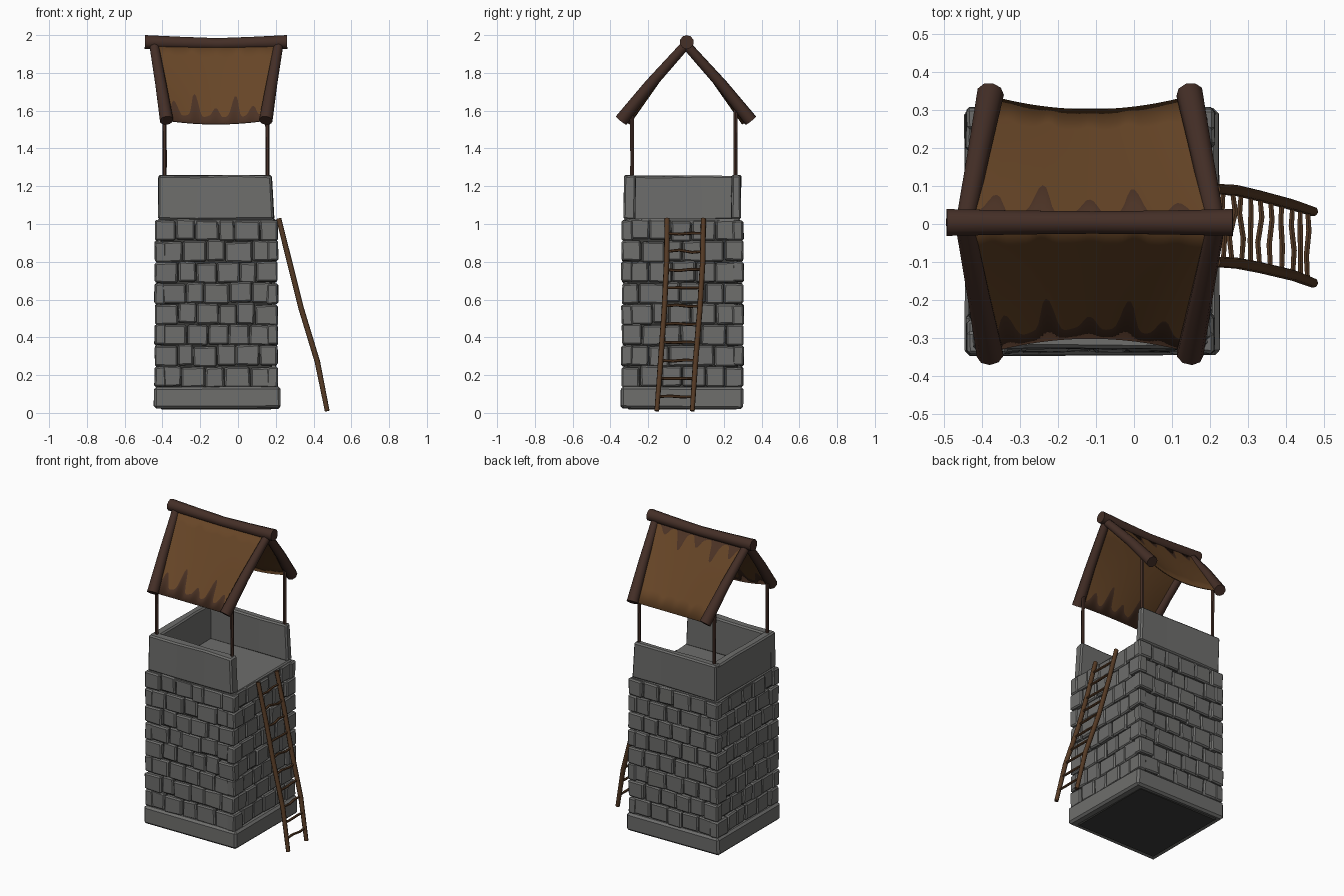
import bpy, bmesh, random
from math import exp, pi, cos, sin
from mathutils import Vector, Matrix

random.seed(4)
cube = bpy.data.objects.get("Cube")
if cube:
    bpy.data.objects.remove(cube)


def material(name, rgb):
    m = bpy.data.materials.new(name)
    m.use_nodes = True
    m.diffuse_color = (*rgb, 1)
    m.node_tree.nodes["Principled BSDF"].inputs["Base Color"].default_value = (*rgb, 1)
    return m


STONE = material("stone grey", (0.155, 0.155, 0.15))
MORTAR = material("dark mortar", (0.045, 0.045, 0.042))
TIMBER = material("dark timber", (0.058, 0.028, 0.02))
LADDER = material("ladder wood", (0.09, 0.042, 0.018))
CLOTH = material("tan hide", (0.135, 0.06, 0.02))
STAIN = material("hide stain", (0.07, 0.032, 0.018))

CX, CY, HX, HY = -0.115, -0.018, 0.318, 0.315   # tower centre and half sizes


def finish(bm, name, *mats, smooth=None):
    bmesh.ops.recalc_face_normals(bm, faces=bm.faces)
    mesh = bpy.data.meshes.new(name)
    bm.to_mesh(mesh)
    bm.free()
    for m in mats:
        mesh.materials.append(m)
    ob = bpy.data.objects.new(name, mesh)
    bpy.context.collection.objects.link(ob)
    if smooth:
        bpy.context.view_layer.objects.active = ob
        ob.select_set(True)
        bpy.ops.object.shade_smooth_by_angle(angle=smooth)
        ob.select_set(False)
    return ob


def add_block(bm, lo, hi, bevel=0.008, jitter=0.0, cuts=0):
    """Chipped stone block between two corners."""
    lo, hi = Vector(lo), Vector(hi)
    part = bmesh.new()
    bmesh.ops.create_cube(part, size=1)
    size, mid = hi - lo, (lo + hi) / 2
    for v in part.verts:
        v.co = Vector(a * b for a, b in zip(v.co, size)) + mid
    if cuts:
        axis = max(range(3), key=lambda i: size[i])
        long_edges = [e for e in part.edges
                      if abs((e.verts[0].co - e.verts[1].co)[axis]) > size[axis] / 2]
        bmesh.ops.subdivide_edges(part, edges=long_edges, cuts=cuts)
    for v in part.verts:
        v.co += Vector(random.uniform(-jitter, jitter) for _ in range(3))
    sharp = [e for e in part.edges if e.calc_face_angle(0) > 0.8]
    bmesh.ops.bevel(part, geom=sharp, offset=bevel, segments=1, affect='EDGES')
    temp = bpy.data.meshes.new("temp")
    part.to_mesh(temp)
    part.free()
    bm.from_mesh(temp)
    bpy.data.meshes.remove(temp)


def block(name, lo, hi, mat=STONE, **kw):
    bm = bmesh.new()
    add_block(bm, lo, hi, **kw)
    return finish(bm, name, mat)


def pole(name, points, radii, mat, sides=8):
    """Tapered round timber through a list of points."""
    pts = [Vector(p) for p in points]
    bm = bmesh.new()
    rings = []
    for i, p in enumerate(pts):
        d = pts[min(i + 1, len(pts) - 1)] - pts[max(i - 1, 0)]
        side = d.cross(Vector((0.1, 1, 0)) if abs(d.y) < abs(d.x) + abs(d.z)
                       else Vector((1, 0, 0))).normalized()
        up = d.cross(side).normalized()
        rings.append([bm.verts.new(p + radii[i] * (side * cos(a) + up * sin(a)))
                      for a in (2 * pi * k / sides for k in range(sides))])
    for r, s in zip(rings, rings[1:]):
        for k in range(sides):
            j = (k + 1) % sides
            bm.faces.new((r[k], r[j], s[j], s[k]))
    bm.faces.new(rings[0])
    bm.faces.new(rings[-1])
    return finish(bm, name, mat, smooth=0.9)


# Tower core, footing and floor
block("mortar_core", (CX - HX + .022, CY - HY + .022, 0.018),
      (CX + HX - .022, CY + HY - .022, 1.0), MORTAR)
block("footing", (-0.447, -0.345, 0.022), (0.223, 0.303, 0.14), bevel=0.013, jitter=0.004)
block("lookout_floor", (CX - HX + .01, CY - HY + .01, 0.99),
      (CX + HX - .01, CY + HY - .01, 1.03), jitter=0.003)

# Brick courses: neighbouring walls take turns to own the corners
ROWS = 8
STEP = (1.022 - 0.135) / ROWS


def brick_wall(name, angle, half, reach, parity):
    bm = bmesh.new()
    for row in range(ROWS):
        owns = row % 2 == parity
        end = half + 0.008 if owns else half - 0.03
        count = 6 if owns else 5
        cuts = [-end + 2 * end * k / count for k in range(count + 1)]
        cuts[1:-1] = [c + random.uniform(-.018, .018) for c in cuts[1:-1]]
        z = 0.135 + row * STEP
        for k, (a, b) in enumerate(zip(cuts, cuts[1:])):
            corner = owns and k in (0, count - 1)
            out = reach + (0.008 if corner else random.uniform(-.008, .004))
            dz = random.uniform(-.006, .006)
            add_block(bm, (a + .002, -out, z + dz + .002), (b - .002, -reach + .05, z + dz + STEP - .002),
                      bevel=0.008, jitter=0.0035)
    bmesh.ops.transform(bm, matrix=Matrix.Translation((CX, CY, 0)) @ Matrix.Rotation(angle, 4, 'Z'),
                        verts=bm.verts)
    finish(bm, name, STONE)


for i, side in enumerate(("front", "left", "back", "right")):
    along, reach = (HX, HY) if i % 2 == 0 else (HY, HX)
    brick_wall(side + "_bricks", i * pi / 2, along, reach, 1 - i % 2)

# Parapet on three sides, open above the ladder
for name, y0, y1 in (("front", -0.328, -0.268), ("back", 0.24, 0.292)):
    wall = block(name + "_parapet", (-0.42, y0, 1.022), (0.19, y1, 1.257),
                 bevel=0.009, jitter=0.004, cuts=2)
    for v in wall.data.vertices:
        if v.co.x > 0.1 and v.co.z > 1.15:
            v.co.x -= 0.012
block("right_parapet", (-0.42, -0.315, 1.022), (-0.365, 0.28, 1.255), bevel=0.009, jitter=0.003, cuts=2)

# Roof posts
for x, xs in ((-0.39, "right"), (0.155, "left")):
    for y, ys in ((-0.285, "front"), (0.262, "back")):
        pole(f"{ys}_{xs}_post", [(x, y, 1.02), (x + .002, y, 1.35), (x, y, 1.63)],
             [.012, .011, .012], TIMBER, 6)

# Ridge beam and rafters
pole("ridge_beam", [(-.493, 0.004, 1.963), (-.3, 0.004, 1.958), (-.11, 0.004, 1.953), (.08, 0.004, 1.958), (.26, 0.004, 1.963)],
     [.037, .033, .031, .033, .037], TIMBER, 10)
for sy, ys in ((-1, "front"), (1, "back")):
    for top, low, xs in ((-.445, -.378, "right"), (.215, .147, "left")):
        mid = top + (low - top) * .55
        pole(f"{ys}_{xs}_rafter", [(top, 0, 1.95), (mid, sy * .19, 1.738), (low, sy * .343, 1.548)],
             [.025, .03, .036], TIMBER, 9)


# Sagging hide roof, with drips whose outline follows the mesh columns
def hide_panel(name, sy, drips, from_eave):
    bm = bmesh.new()
    cols, grid = 64, []
    for i in range(cols + 1):
        u = i / cols
        x_ref = -.39 + u * .55
        d = 0.09 + sum(h * exp(-(abs(x_ref - c) / .022) ** 2.4) for c, h in drips)
        d += 0.012 * sin(u * 31)
        levels = [0, d] + [d + (1 - d) * k / 5 for k in range(1, 6)]
        column = []
        for t in levels:
            v = 1 - t if from_eave else t          # 0 at ridge, 1 at eave
            left, right = -.445 + .067 * v, .215 - .068 * v
            sag = 4 * u * (1 - u)
            y = v * (.338 - .036 * sag)
            z = 1.968 - .418 * v - .012 * sag * v - .008 * sag
            column.append(bm.verts.new((left + (right - left) * u, sy * y, z)))
        grid.append(column)
    for a, b in zip(grid, grid[1:]):
        for k in range(len(a) - 1):
            f = bm.faces.new((a[k], b[k], b[k + 1], a[k + 1]))
            f.material_index = 1 if k == 0 else 0
    ob = finish(bm, name, CLOTH, STAIN, smooth=0.6)
    ob.modifiers.new("thickness", 'SOLIDIFY').thickness = 0.006


hide_panel("front_hide", -1, ((-.335, .17), (-.225, .27), (-.115, .1), (-.015, .24), (.08, .1)), True)
hide_panel("back_hide", 1, ((-.33, .15), (-.225, .24), (-.115, .12), (-.015, .2), (.085, .07)), False)

# Ladder
HEIGHTS = (1.03, 0.8, 0.55, 0.27, 0.01)
RAIL_X = (0.215, 0.272, 0.335, 0.42, 0.472)
RAIL_Y = {"front": (-0.1, -0.103, -0.115, -0.135, -0.155),
          "back": (0.092, 0.088, 0.073, 0.05, 0.033)}


def at_height(values, z):
    for i in range(len(HEIGHTS) - 1):
        if z >= HEIGHTS[i + 1]:
            t = (HEIGHTS[i] - z) / (HEIGHTS[i] - HEIGHTS[i + 1])
            return values[i] + (values[i + 1] - values[i]) * t


for side, ys in RAIL_Y.items():
    pole(f"ladder_{side}_rail", list(zip(RAIL_X, ys, HEIGHTS)), [.014, .015, .015, .015, .013], LADDER, 7)
for k in range(10):
    z = 0.95 - k * 0.096
    x = at_height(RAIL_X, z)
    a, b = (at_height(RAIL_Y[s], z) for s in ("front", "back"))
    bend = random.uniform(-.008, .008)
    pole(f"ladder_rung_{k + 1}", [(x, a, z), (x + bend, a + (b - a) * .35, z - bend),
                                  (x - bend, a + (b - a) * .7, z + bend / 2), (x, b, z)],
         [.007, .008, .008, .007], LADDER, 6)
